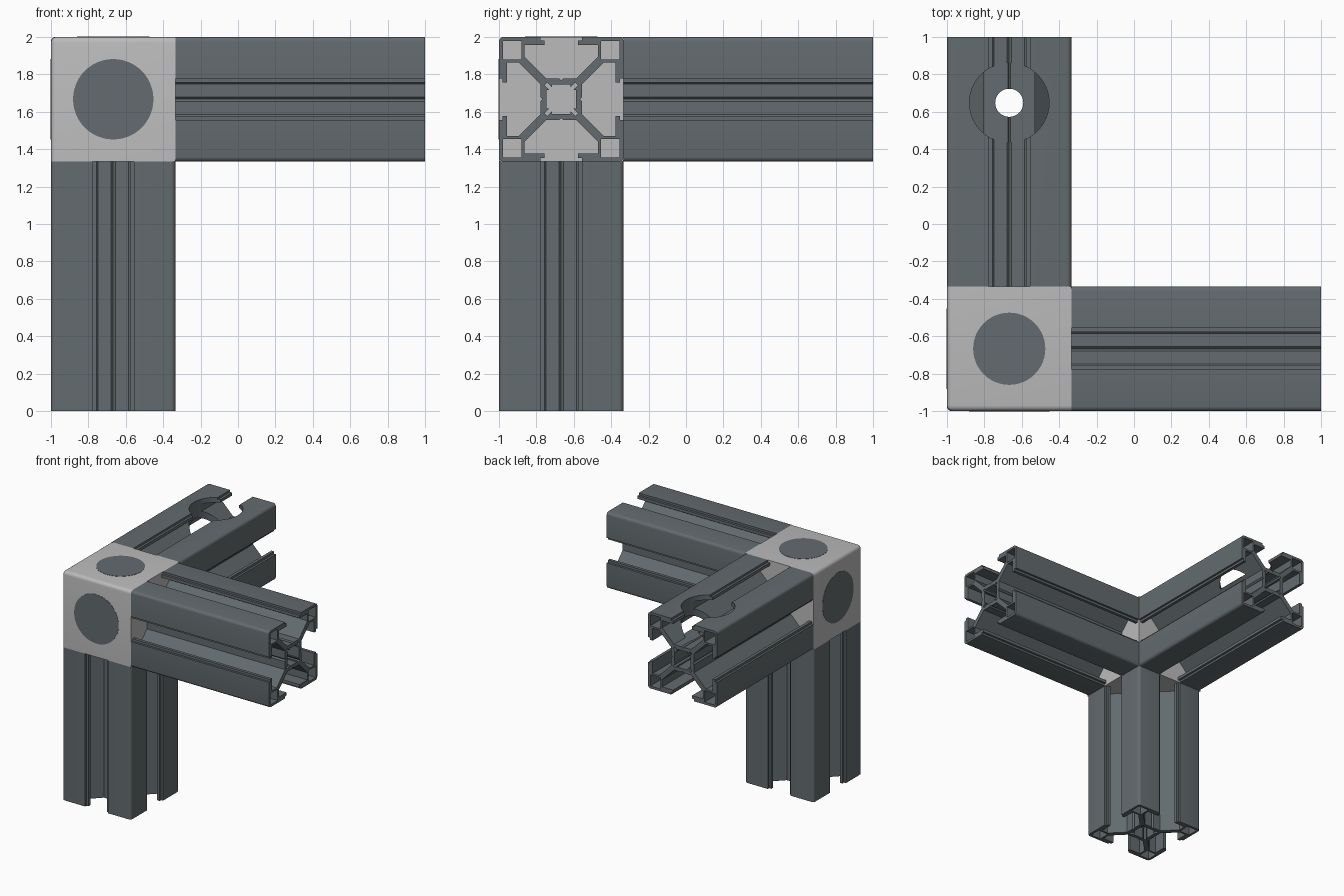
import bpy, bmesh, math
from mathutils import Matrix, Vector

if "Cube" in bpy.data.objects:
    bpy.data.objects.remove(bpy.data.objects["Cube"])

C = -0.667      # beam axis offset
H = 0.333       # half width of the section
J = -0.334      # joint plane
ZC = 1.667      # height of the horizontal beams


def material(name, rgb):
    m = bpy.data.materials.new(name)
    m.diffuse_color = (*rgb, 1)
    m.use_nodes = True
    m.node_tree.nodes["Principled BSDF"].inputs["Base Color"].default_value = m.diffuse_color
    return m


dark = material("dark grey aluminium", (0.125, 0.147, 0.157))
light = material("light grey cast", (0.5, 0.5, 0.5))


def rot4(points):
    """Repeat a run of points around the four sides, clockwise."""
    out = []
    for i in range(4):
        r = Matrix.Rotation(-i * math.pi / 2, 2)
        out += [r @ Vector(p) for p in points]
    return out


def section():
    # right half of the top slot, from the core groove to the rounded corner
    half = [(0.012, 0.112), (0.082, 0.112), (0.197, 0.227), (0.197, 0.289),
            (0.09, 0.289), (0.09, 0.315), (0.11, 0.315), (0.11, H)]
    r = 0.025
    arc = [(H - r + r * math.sin(a), H - r + r * math.cos(a))
           for a in (i * math.pi / 8 for i in range(5))]
    outline = rot4([(0, 0.1)] + half + arc + [(y, x) for x, y in reversed(half)])
    core = rot4([(-0.05, 0.078), (0.05, 0.078), (0.05, 0.065), (0.075, 0.09),
                 (0.09, 0.075), (0.065, 0.05)])
    loops = [outline, core]
    a, b = 0.213, 0.312
    for sx in (-1, 1):
        for sy in (-1, 1):
            loops.append([(sx * a, sy * a), (sx * b, sy * a), (sx * b, sy * b), (sx * a, sy * b)])
    return loops


def activate(ob):
    bpy.ops.object.select_all(action='DESELECT')
    ob.select_set(True)
    bpy.context.view_layer.objects.active = ob


def beam(name, matrix, length):
    """Slotted extrusion, running along local z from 0 to length."""
    cu = bpy.data.curves.new(name, 'CURVE')
    cu.dimensions, cu.fill_mode, cu.extrude = '2D', 'BOTH', length / 2
    for loop in section():
        s = cu.splines.new('POLY')
        s.points.add(len(loop) - 1)
        for p, (x, y) in zip(s.points, loop):
            p.co = (x, y, 0, 1)
        s.use_cyclic_u = True
    ob = bpy.data.objects.new(name, cu)
    bpy.context.collection.objects.link(ob)
    activate(ob)
    bpy.ops.object.convert(target='MESH')
    ob = bpy.context.object
    ob.name = name
    me = ob.data
    bm = bmesh.new()
    bm.from_mesh(me)
    bmesh.ops.remove_doubles(bm, verts=bm.verts, dist=0.0005)
    bmesh.ops.transform(bm, verts=bm.verts, matrix=matrix @ Matrix.Translation((0, 0, length / 2)))
    bmesh.ops.recalc_face_normals(bm, faces=bm.faces)
    bm.to_mesh(me)
    bm.free()
    me.materials.clear()
    me.materials.append(dark)
    return ob


def cylinder(name, radius, depth, loc, axis='Z'):
    rot = {'X': (0, math.pi / 2, 0), 'Y': (math.pi / 2, 0, 0), 'Z': (0, 0, 0)}[axis]
    bpy.ops.mesh.primitive_cylinder_add(vertices=48, radius=radius, depth=depth,
                                        location=loc, rotation=rot)
    ob = bpy.context.object
    ob.name = name
    ob.data.materials.append(dark)
    return ob


def smooth(ob):
    activate(ob)
    bpy.ops.object.shade_smooth_by_angle(angle=math.radians(30))


# three beams meeting at the corner block
T, R = Matrix.Translation, Matrix.Rotation
upright = beam("upright_beam", T((C, C, 0)), ZC - H)
side = beam("side_beam", T((J, C, ZC)) @ R(math.pi / 2, 4, 'Y'), 1 - J)
rear = beam("rear_beam", T((C, J, ZC)) @ R(-math.pi / 2, 4, 'X'), 1 - J)

# bolt hole and counterbore in the rear beam
for cutter in (cylinder("counterbore_cutter", 0.213, 0.4, (C, 0.648, ZC + 0.108 + 0.2)),
               cylinder("bolt_hole_cutter", 0.075, 1.0, (C, 0.648, ZC))):
    mod = rear.modifiers.new("bore", 'BOOLEAN')
    mod.operation, mod.solver, mod.object = 'DIFFERENCE', 'EXACT', cutter
    activate(rear)
    bpy.ops.object.modifier_apply(modifier=mod.name)
    bpy.data.objects.remove(cutter)

# corner block, rounded on the three edges at its outer corner
bpy.ops.mesh.primitive_cube_add(size=2 * H, location=(C, C, ZC))
block = bpy.context.object
block.name = "corner_block"
block.data.materials.append(light)
bm = bmesh.new()
bm.from_mesh(block.data)
outer = Vector((-H, -H, H))
edges = [e for e in bm.edges if any((v.co - outer).length < 0.01 for v in e.verts)]
bmesh.ops.bevel(bm, geom=edges, offset=0.03, segments=4, profile=0.5, affect='EDGES')
bm.to_mesh(block.data)
bm.free()

# round cover caps, almost flush with the block
caps = [cylinder("front_cap", 0.215, 0.008, (C, -0.998, ZC), 'Y'),
        cylinder("left_cap", 0.215, 0.008, (-0.998, C, ZC), 'X'),
        cylinder("top_cap", 0.193, 0.008, (C, C, 1.998), 'Z')]

for ob in [upright, side, rear, block] + caps:
    smooth(ob)
